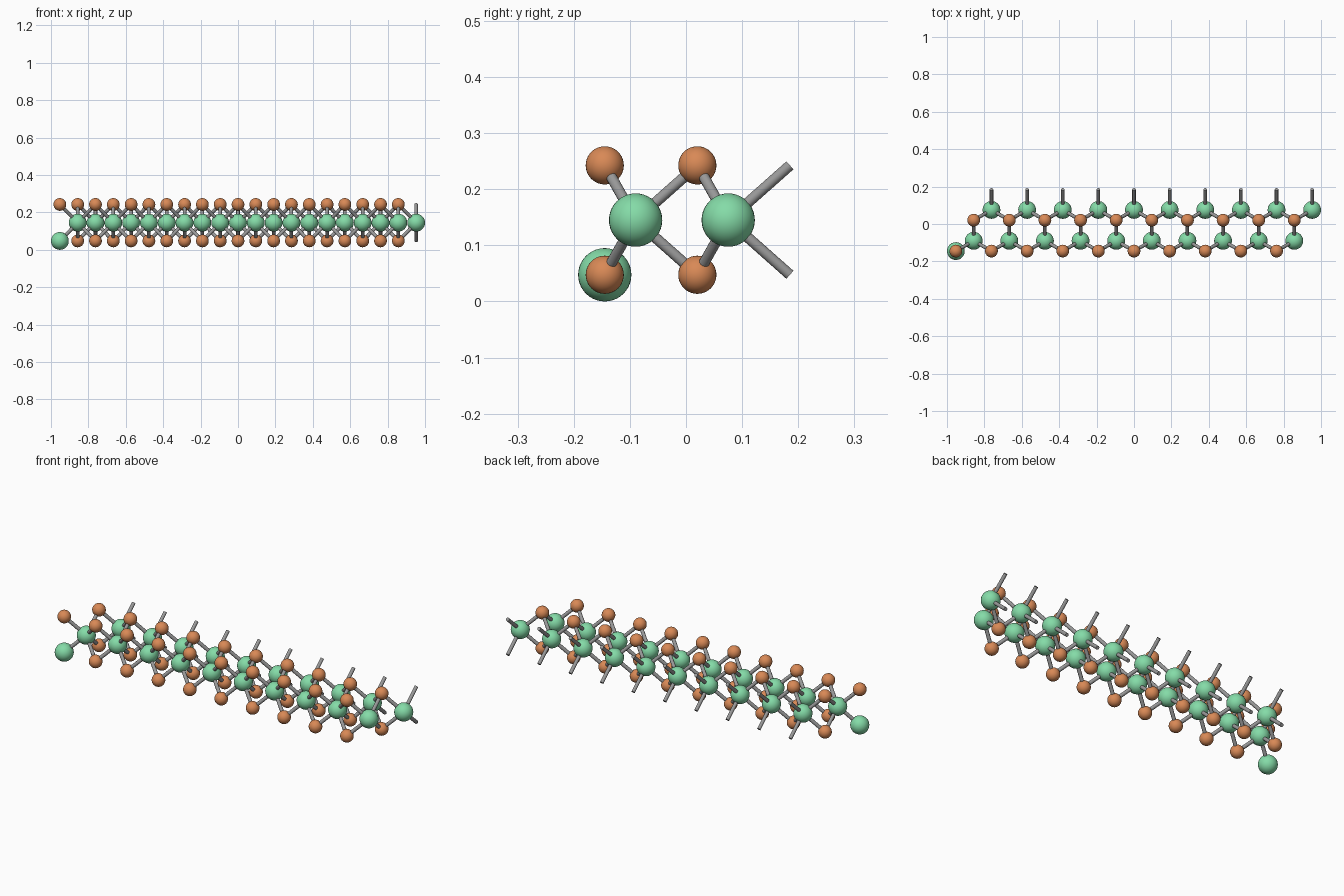
import bpy, bmesh
from mathutils import Vector

if "Cube" in bpy.data.objects:
    bpy.data.objects.remove(bpy.data.objects["Cube"])

H = 0.09525                      # half lattice step along x
D = 0.11                         # in-plane bond length
Y0 = -0.1448                     # front row
Z_LOW, Z_MID, Z_TOP = 0.0475, 0.145, 0.2425
R_METAL, R_SMALL, R_BOND = 0.0475, 0.034, 0.0095
N = 10                           # cells along the ribbon


def material(name, rgb):
    m = bpy.data.materials.new(name)
    m.diffuse_color = (*rgb, 1)
    m.use_nodes = True
    m.node_tree.nodes["Principled BSDF"].inputs["Base Color"].default_value = m.diffuse_color
    return m


GREEN = material("mint_green", (0.233, 0.71, 0.39))
ORANGE = material("copper_orange", (0.69, 0.25, 0.093))
GREY = material("bond_grey", (0.32, 0.32, 0.32))


def ball_mesh(name, radius, mat):
    me = bpy.data.meshes.new(name)
    bm = bmesh.new()
    bmesh.ops.create_uvsphere(bm, u_segments=32, v_segments=20, radius=radius)
    for f in bm.faces:
        f.smooth = True
    bm.to_mesh(me)
    bm.free()
    me.materials.append(mat)
    return me


def place(name, me, pos):
    ob = bpy.data.objects.new(name, me)
    ob.location = pos
    bpy.context.collection.objects.link(ob)


def bond(name, a, b):
    a, b = Vector(a), Vector(b)
    bpy.ops.mesh.primitive_cylinder_add(vertices=16, radius=R_BOND, depth=(b - a).length,
                                        location=(a + b) / 2)
    ob = bpy.context.object
    ob.name = name
    ob.rotation_euler = (b - a).to_track_quat('Z', 'Y').to_euler()
    ob.data.materials.append(GREY)
    bpy.ops.object.shade_smooth_by_angle()


metal = ball_mesh("metal_ball", R_METAL, GREEN)
small = ball_mesh("small_ball", R_SMALL, ORANGE)

# Row depths: small, metal, small, metal, open bond ends
y = [Y0 + D * s for s in (0, 0.5, 1.5, 2, 3)]

for k in range(N):
    x = (2 * k - N) * H          # x of the front small balls in this cell
    for z in (Z_LOW, Z_TOP):
        # Front small balls; the lower left corner one is a metal ball
        corner = k == 0 and z == Z_LOW
        place("corner_metal_ball" if corner else "front_small_ball",
              metal if corner else small, (x, y[0], z))
        place("back_small_ball", small, (x + H, y[2], z))

        # Bonds of the front metal ball
        m = (x + H, y[1], Z_MID)
        bond("front_bond", m, (x, y[0], z))
        bond("middle_bond", m, (x + H, y[2], z))
        if k < N - 1:
            bond("front_bond", m, (x + 2 * H, y[0], z))

        # Bonds of the back metal ball, with open ends at the back
        m = (x + 2 * H, y[3], Z_MID)
        bond("back_bond", m, (x + H, y[2], z))
        bond("open_bond", m, (x + 2 * H, y[4], z))
        if k < N - 1:
            bond("back_bond", m, (x + 3 * H, y[2], z))

    # Metal balls in the middle layer
    place("front_metal_ball", metal, (x + H, y[1], Z_MID))
    place("back_metal_ball", metal, (x + 2 * H, y[3], Z_MID))
